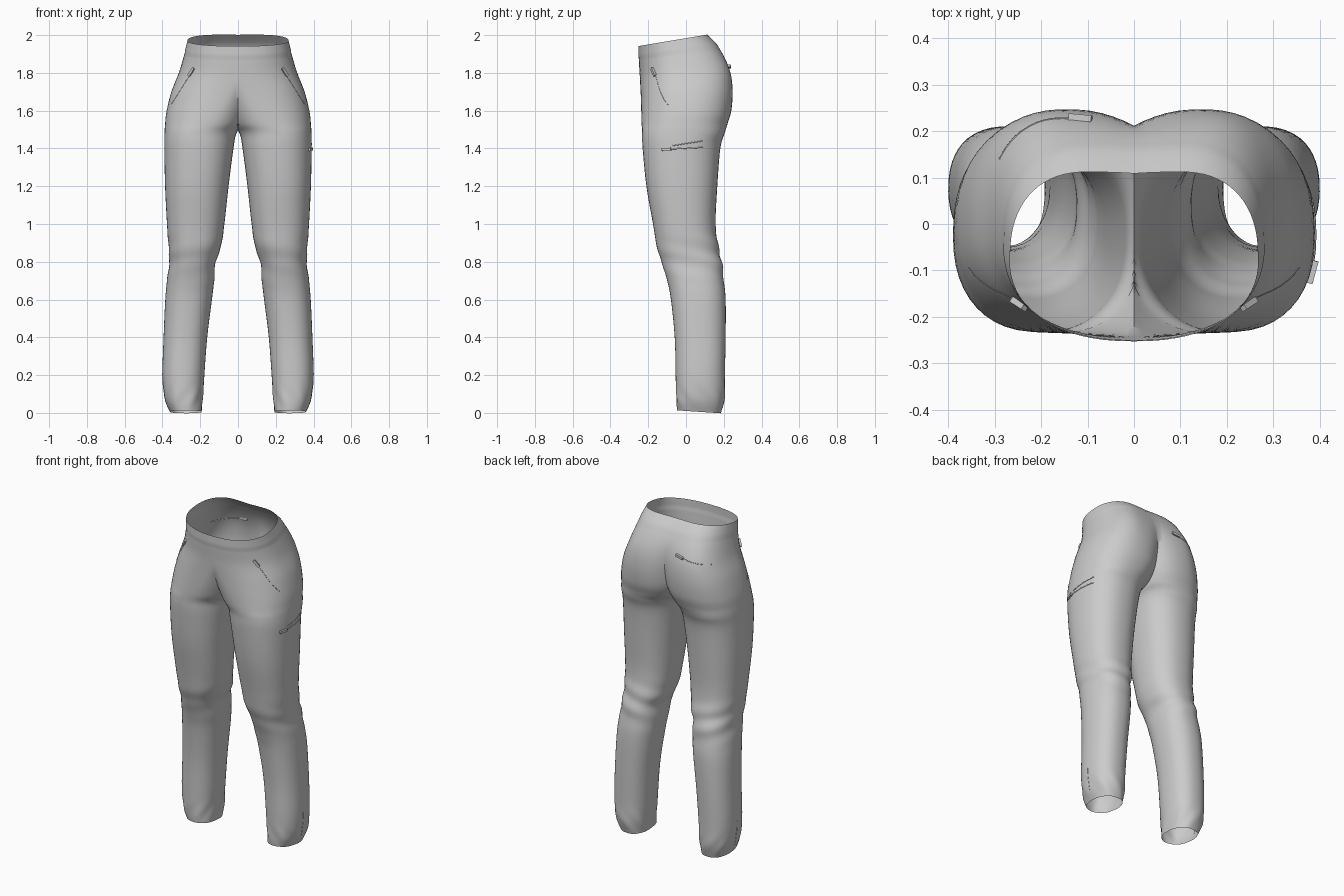
import bpy, bmesh, math
from mathutils import Vector
from mathutils.bvhtree import BVHTree

cube = bpy.data.objects.get("Cube")
if cube:
    bpy.data.objects.remove(cube)

fabric = bpy.data.materials.new("grey fabric")
fabric.use_nodes = True
GREY = (0.6, 0.6, 0.6, 1)
fabric.diffuse_color = GREY
fabric.node_tree.nodes["Principled BSDF"].inputs["Base Color"].default_value = GREY

# Hip sections: z, outer x, inner x, front and back lobe centre x, front y, back y, tilt
HIPS = [
    (1.972, .265, -.30, 0, .10, -.25, .11, 1),
    (1.90, .282, -.30, 0, .11, -.25, .175, .8),
    (1.80, .312, -.15, 0, .14, -.245, .23, .4),
    (1.70, .352, -.09, .05, .145, -.24, .247, .2),
    (1.60, .378, -.06, .11, .15, -.237, .24, 0),
    (1.53, .386, -.03, .16, .17, -.235, .22, 0),
]
# Leg sections: z, outer x, inner x, front y, back y
LEGS = [
    (1.48, .389, .008, -.233, .205),
    (1.40, .39, .024, -.23, .182),
    (1.20, .386, .05, -.21, .166),
    (1.00, .376, .072, -.175, .157),
    (.88, .368, .09, -.155, .172),
    (.80, .364, .118, -.13, .19),
    (.70, .376, .126, -.10, .20),
    (.60, .385, .138, -.08, .21),
    (.40, .394, .163, -.06, .21),
    (.20, .40, .178, -.055, .206),
    (.08, .388, .186, -.052, .204),
    (.015, .36, .192, -.046, .185),
]
POWER = .87
SUB, ARC, INNER = 6, 36, 12


def spline(rows):
    """Smooth interpolation through the section table."""
    out = []
    for i in range(len(rows) - 1):
        a, b, c, d = (rows[min(max(i + k, 0), len(rows) - 1)] for k in (-1, 0, 1, 2))
        for s in range(SUB):
            t = s / SUB
            out.append([q + .5 * t * (r - p + t * (2*p - 5*q + 4*r - w + t * (3*(q - r) + w - p)))
                        for p, q, r, w in zip(a, b, c, d)])
    return out + [list(rows[-1])]


def seam_angle(cx, inn):
    """Angle at which a lobe meets the centre plane."""
    return math.acos(-min(1, max(0, cx) / (cx - inn)) ** (1 / POWER))


def section(row, is_leg, closed):
    z, out, inn, cf, cb, yf, yb, tilt = row
    af, ab = (2.45, 2.45) if is_leg else (seam_angle(cf, inn), seam_angle(cb, inn))
    angles = [-af + (af + ab) * j / ARC for j in range(ARC + 1)]
    if closed:
        gap = 2 * math.pi - af - ab
        angles += [ab + gap * k / INNER for k in range(1, INNER)]
    yc, half = (yf + yb) / 2, (yb - yf) / 2
    pts = []
    for j, a in enumerate(angles):
        c, s = math.cos(a), math.sin(a)
        cx = cb if s > 0 else cf
        dx = (out - cx if c > 0 else cx - inn) * math.copysign(abs(c) ** POWER, c)
        dy = half * math.copysign(abs(s) ** POWER, s)
        # knee folds, ankle bunching and the raised waistband
        k = 1
        if is_leg:
            k += .03 * math.exp(-((z - .82) / .1) ** 2) * math.sin(55 * z + 2 * a) * (.6 + .4 * s)
            k += .02 * math.exp(-((z - .07) / .06) ** 2) * math.sin(7 * a + 40 * z)
        elif z > 1.9:
            k = 1.012
        x, y = cx + dx * k, yc + dy * k
        on_seam = not is_leg and (j in (0, ARC) or j > ARC)
        pts.append((0 if on_seam else max(x, 0), y, z + tilt * (y + .07) / .36 * .06))
    return pts


# Trousers: half body lofted from the waist to the hem, then mirrored
leg_rows = []
for z, out, inn, yf, yb in LEGS:
    mid = (out + inn) / 2
    leg_rows.append((z, out, inn, mid, mid, yf, yb, -.4 if z < .03 else 0))
rows = spline(HIPS + leg_rows)
crotch = (len(HIPS) - 1) * SUB
bm = bmesh.new()
rings = [[bm.verts.new(p) for p in section(r, i > crotch, i >= crotch)] for i, r in enumerate(rows)]
for i in range(len(rings) - 1):
    top, low = rings[i], rings[i + 1]
    count = len(top) if i >= crotch else ARC
    for j in range(count):
        k = (j + 1) % len(top)
        bm.faces.new((top[j], low[j], low[k], top[k]))
mesh = bpy.data.meshes.new("trousers")
bm.to_mesh(mesh)
bm.free()
mesh.materials.append(fabric)
trousers = bpy.data.objects.new("trousers", mesh)
bpy.context.collection.objects.link(trousers)
mirror = trousers.modifiers.new("mirror", "MIRROR")
mirror.use_clip = True
mirror.merge_threshold = .0005
bpy.context.view_layer.objects.active = trousers
trousers.select_set(True)
bpy.ops.object.modifier_apply(modifier="mirror")
bpy.ops.object.shade_smooth_by_angle(angle=math.radians(50))

tree = BVHTree.FromPolygons([v.co for v in mesh.vertices], [p.vertices for p in mesh.polygons])


def project(p, direction):
    d = Vector(direction)
    hit, normal, _, _ = tree.ray_cast(Vector(p) - d, d)
    return hit, normal


def zip_line(name, start, end, direction, radius=.002, pull=True):
    """Thin pocket seam laid on the cloth, with a small pull at its start."""
    a, b = Vector(start), Vector(end)
    hits = [project(a.lerp(b, t / 12), direction) for t in range(13)]
    pts = [h for h, _ in hits if h]
    curve = bpy.data.curves.new(name, "CURVE")
    curve.dimensions = "3D"
    curve.bevel_depth = radius
    curve.bevel_resolution = 1
    line = curve.splines.new("POLY")
    line.points.add(len(pts) - 1)
    for point, p in zip(line.points, pts):
        point.co = (*p, 1)
    curve.materials.append(fabric)
    bpy.context.collection.objects.link(bpy.data.objects.new(name, curve))
    if not pull:
        return
    spot, normal = hits[1]
    along = (pts[2] - pts[0]).normalized()
    bpy.ops.mesh.primitive_cube_add(size=1, location=spot + normal * .004)
    tab = bpy.context.object
    tab.name = name + "_pull"
    tab.rotation_mode = "QUATERNION"
    tab.rotation_quaternion = along.to_track_quat("X", "Z")
    tab.scale = (.05, .014, .014)
    bevel = tab.modifiers.new("rounding", "BEVEL")
    bevel.width = .004
    bevel.segments = 2
    tab.data.materials.append(fabric)


# Pocket and ankle zips
for side, label in ((1, "left"), (-1, "right")):
    zip_line(label + "_front_pocket", (side * .235, 0, 1.82), (side * .355, 0, 1.63), (0, 1, 0), .0015)
    zip_line(label + "_ankle_zip", (side, .07, .06), (side, .07, .21), (-side, 0, 0), .0015, False)
zip_line("back_pocket", (-.10, 0, 1.835), (-.29, 0, 1.80), (0, -1, 0))
zip_line("thigh_pocket", (0, -.12, 1.395), (0, .09, 1.405), (-1, 0, 0), .003)
zip_line("thigh_pocket_flap", (0, -.07, 1.415), (0, .09, 1.44), (-1, 0, 0), .003, False)
